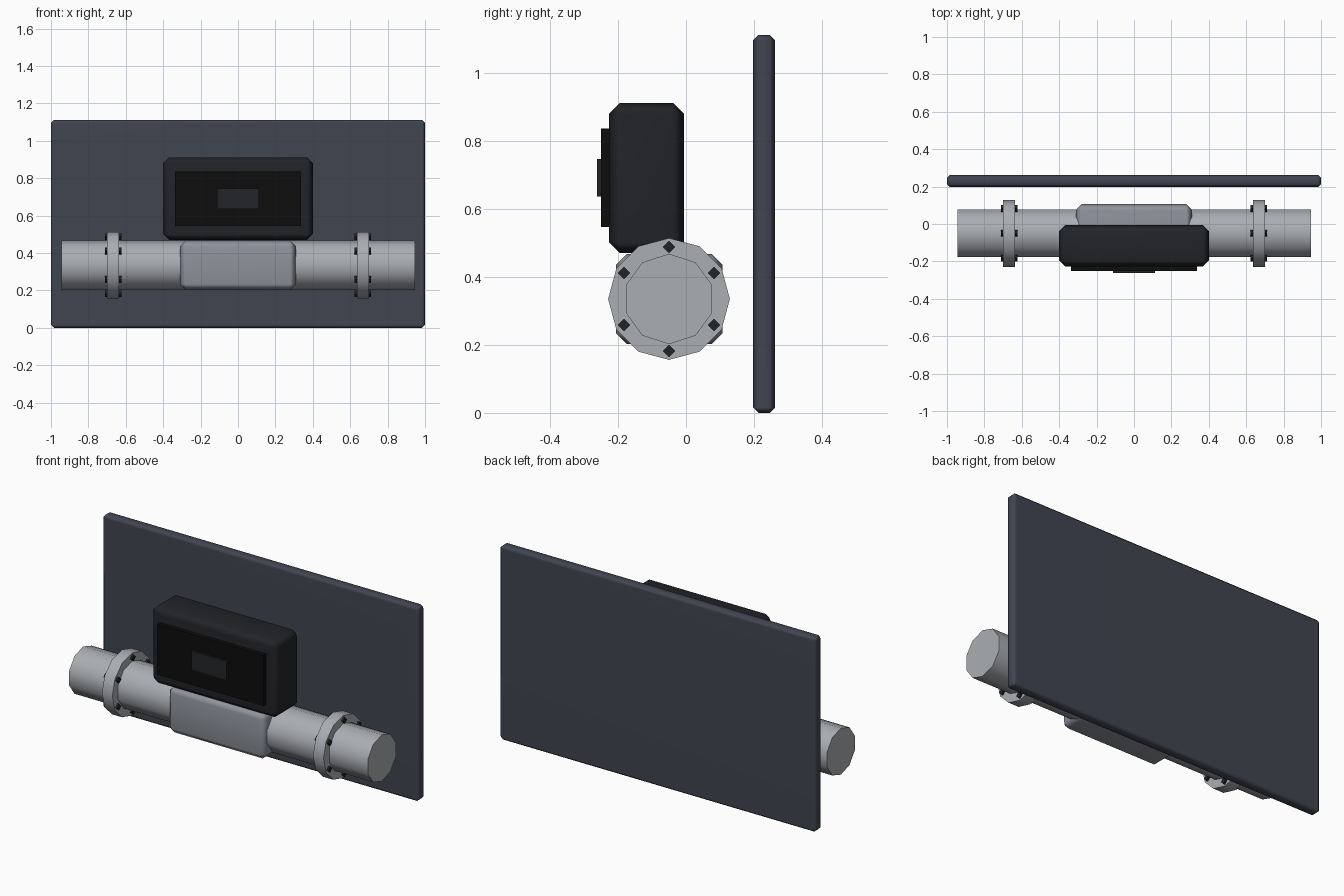
import bpy, math
from math import radians

if "Cube" in bpy.data.objects:
    bpy.data.objects.remove(bpy.data.objects["Cube"])


def material(name, r, g, b):
    m = bpy.data.materials.new(name)
    m.diffuse_color = (r, g, b, 1)
    m.use_nodes = True
    m.node_tree.nodes["Principled BSDF"].inputs["Base Color"].default_value = m.diffuse_color
    return m


PANEL = material("slate", 0.05, 0.06, 0.08)
CASE = material("dark_plastic", 0.016, 0.017, 0.021)
GLASS = material("black_glass", 0.004, 0.004, 0.004)
STEEL = material("steel", 0.40, 0.42, 0.45)
CAST = material("cast_metal", 0.27, 0.29, 0.33)


def finish(name, mat, smooth):
    ob = bpy.context.object
    ob.name = name
    ob.data.materials.append(mat)
    if smooth:
        bpy.ops.object.shade_smooth_by_angle(angle=radians(50))
    return ob


def box(name, x, y, z, mat, chamfer=0):
    """Box from (min, max) ranges, optionally chamfered."""
    lim = (x, y, z)
    bpy.ops.mesh.primitive_cube_add(size=1, location=[(a + b) / 2 for a, b in lim])
    ob = bpy.context.object
    ob.scale = [b - a for a, b in lim]
    bpy.ops.object.transform_apply(location=False, rotation=False, scale=True)
    if chamfer:
        mod = ob.modifiers.new("chamfer", 'BEVEL')
        mod.width = chamfer
        mod.segments = 1
        bpy.ops.object.modifier_apply(modifier=mod.name)
    finish(name, mat, bool(chamfer))
    if chamfer:
        ob.modifiers.new("normals", 'WEIGHTED_NORMAL').keep_sharp = True
    return ob


def rod(name, sides, radius, length, centre, mat, turn=0, smooth=True):
    """Cylinder lying along x; turn rotates the section about its axis."""
    bpy.ops.mesh.primitive_cylinder_add(vertices=sides, radius=radius, depth=length)
    ob = bpy.context.object
    ob.rotation_euler = (0, 0, turn)
    bpy.ops.object.transform_apply(location=False, rotation=True, scale=False)
    ob.rotation_euler = (0, math.pi / 2, 0)
    bpy.ops.object.transform_apply(location=False, rotation=True, scale=False)
    ob.location = centre
    return finish(name, mat, smooth)


CY, CZ = -0.05, 0.335  # pipe axis

# Backing panel
box("back_panel", (-1, 1), (0.197, 0.262), (0, 1.112), PANEL, 0.016)

# Pipe: ten sides, corners facing front and back
rod("pipe", 10, 0.133, 1.89, (0, CY, CZ), STEEL, turn=math.pi / 2)

# Flanges with six through bolts each
for side, s in (("left", -1), ("right", 1)):
    x = s * 0.668
    rod(f"flange_{side}", 12, 0.179, 0.066, (x, CY, CZ), STEEL)
    for i in range(6):
        a = radians(30 + 60 * i)
        rod(f"bolt_{side}_{i + 1}", 4, 0.018, 0.088,
            (x, CY + 0.153 * math.cos(a), CZ + 0.153 * math.sin(a)), CASE, smooth=False)

# Meter body around the pipe
box("meter_body", (-0.31, 0.31), (-0.206, 0.107), (0.202, 0.468), CAST, 0.032)

# Display housing, screen and readout
box("display_housing", (-0.4, 0.4), (-0.226, -0.006), (0.47, 0.912), CASE, 0.032)
box("screen", (-0.336, 0.336), (-0.25, -0.2), (0.546, 0.836), GLASS)
box("readout", (-0.112, 0.112), (-0.262, -0.24), (0.636, 0.746), CASE)
